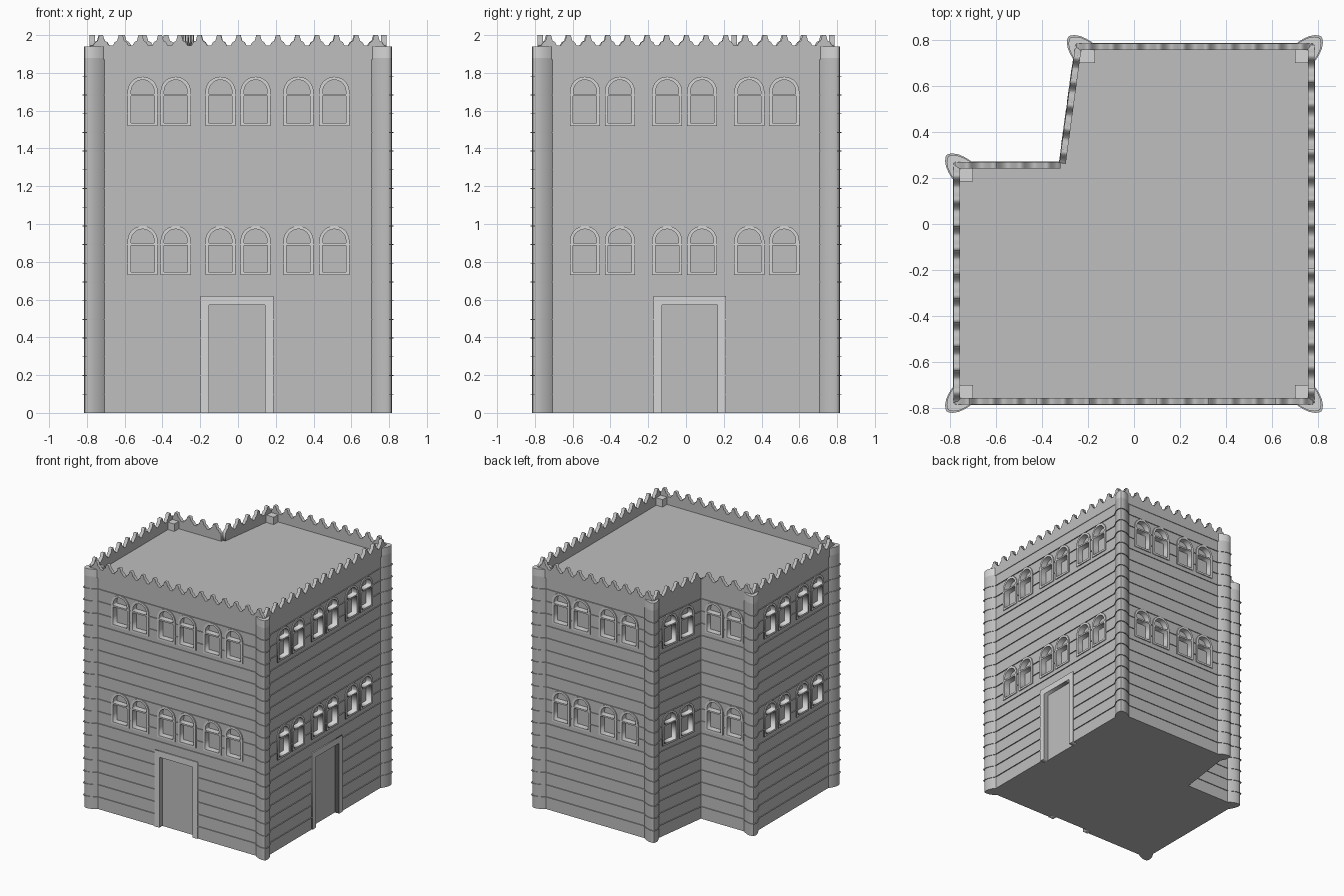
import bpy, bmesh, math
from mathutils import Matrix, Vector

if "Cube" in bpy.data.objects:
    bpy.data.objects.remove(bpy.data.objects["Cube"])


def material(name, v):
    m = bpy.data.materials.new(name)
    m.diffuse_color = (v, v, v, 1)
    m.use_nodes = True
    m.node_tree.nodes["Principled BSDF"].inputs["Base Color"].default_value = m.diffuse_color
    return m


WALL = material("stone grey", 0.52)
TRIM = material("light trim", 0.67)

# Footprint, counter-clockwise from the front left corner
PLAN = [Vector(p) for p in ((-.78, -.78), (.78, -.78), (.78, .78),
                            (-.25, .78), (-.32, .265), (-.78, .265))]
COURSES = [0.099 * k for k in range(1, 19)]
ROOF_Z = 1.88
DEPTH, PROUD = 0.04, 0.008

# Window centres along each wall (front, right, back, notch side, notch back, left)
WINDOWS = [(.275, .45, .687, .873, 1.10, 1.29), (.245, .43, .68, .865, 1.115, 1.30),
           (.21, .39, .63, .82), (.18, .36), (.12, .30), (.225, .405, .635, .825)]
DOORS = {0: .775, 1: .80}
SILLS = (0.73, 1.52)


def offset(poly, d):
    """Move every edge of a counter-clockwise polygon outwards by d."""
    out = []
    for i, p in enumerate(poly):
        a = (p - poly[i - 1]).normalized()
        b = (poly[(i + 1) % len(poly)] - p).normalized()
        n1, n2 = Vector((a.y, -a.x)), Vector((b.y, -b.x))
        out.append(p + (n1 + n2) * d / (1 + n1.dot(n2)))
    return out


def add_loft(bm, layers, matrix=Matrix()):
    """Closed solid through (outline, height) layers."""
    rings = [[bm.verts.new(matrix @ Vector((p[0], p[1], z))) for p in o] for o, z in layers]
    n = len(rings[0])
    for lo, hi in zip(rings, rings[1:]):
        for i in range(n):
            j = (i + 1) % n
            bm.faces.new((lo[i], lo[j], hi[j], hi[i]))
    bm.faces.new(rings[0][::-1])
    bm.faces.new(rings[-1])


def finish(bm, name, mat):
    bmesh.ops.recalc_face_normals(bm, faces=bm.faces)
    me = bpy.data.meshes.new(name)
    bm.to_mesh(me)
    bm.free()
    me.materials.append(mat)
    ob = bpy.data.objects.new(name, me)
    bpy.context.collection.objects.link(ob)
    return ob


def activate(ob):
    bpy.ops.object.select_all(action='DESELECT')
    ob.select_set(True)
    bpy.context.view_layer.objects.active = ob


def wall_matrix(i):
    """Local x runs along the wall, y is up, z points outwards."""
    a, b = PLAN[i], PLAN[(i + 1) % len(PLAN)]
    u = (b - a).normalized()
    return Matrix(((u.x, 0, u.y, a.x), (u.y, 0, -u.x, a.y), (0, 1, 0, 0), (0, 0, 0, 1)))


def plate(name, outlines, lo, hi, matrix, mat):
    """Flat filled curve with holes, from depth lo to hi on a wall."""
    cu = bpy.data.curves.new(name, 'CURVE')
    cu.dimensions, cu.fill_mode, cu.extrude = '2D', 'BOTH', (hi - lo) / 2
    for pts in outlines:
        s = cu.splines.new('POLY')
        s.points.add(len(pts) - 1)
        for q, p in zip(s.points, pts):
            q.co = (p[0], p[1], 0, 1)
        s.use_cyclic_u = True
    cu.materials.append(mat)
    ob = bpy.data.objects.new(name, cu)
    ob.matrix_world = matrix @ Matrix.Translation((0, 0, (lo + hi) / 2))
    bpy.context.collection.objects.link(ob)
    activate(ob)
    bpy.ops.object.convert(target='MESH')


def rect(u, hw, z0, z1):
    return [(u - hw, z0), (u + hw, z0), (u + hw, z1), (u - hw, z1)]


def arch(u, hw, z0, spring):
    arc = [(u + hw * math.cos(math.pi * k / 14), spring + hw * math.sin(math.pi * k / 14))
           for k in range(15)]
    return [(u - hw, z0), (u + hw, z0)] + arc


def coursed(outline, ledge, top):
    """Layers of a shaft with a thin projecting ledge at every course."""
    layers = [(outline, 0)]
    for z in COURSES:
        layers += [(outline, z - .002), (ledge, z - .002), (ledge, z + .002), (outline, z + .002)]
    return layers + [(outline, top)]


# Building body with courses and flat roof
bm = bmesh.new()
add_loft(bm, coursed(PLAN, offset(PLAN, .007), ROOF_Z))
body = finish(bm, "building_body", WALL)

# Window and door frames, and the pockets they sit in
cut = bmesh.new()
for i, centres in enumerate(WINDOWS):
    mw = wall_matrix(i)
    frames = []
    for u in centres:
        for z in SILLS:
            outer = arch(u, .08, z, z + .18)
            frames += [outer, rect(u, .062, z + .015, z + .157), arch(u, .061, z + .169, z + .182)]
            add_loft(cut, [(outer, -DEPTH), (outer, .03)], mw)
    plate("window_frames", frames, -DEPTH, PROUD, mw, TRIM)
    if i in DOORS:
        u = DOORS[i]
        pocket = rect(u, .193, -.02, .62)
        add_loft(cut, [(pocket, -.03), (pocket, .03)], mw)
        frame = [(u - .193, 0), (u - .148, 0), (u - .148, .57), (u + .148, .57),
                 (u + .148, 0), (u + .193, 0), (u + .193, .62), (u - .193, .62)]
        plate("door_frame", [frame], -.03, PROUD, mw, TRIM)
cutter = finish(cut, "opening_cutter", WALL)
cutter.hide_render = True
mod = body.modifiers.new("openings", 'BOOLEAN')
mod.object, mod.operation, mod.solver = cutter, 'DIFFERENCE', 'EXACT'
activate(body)
bpy.ops.object.modifier_apply(modifier=mod.name)
bpy.data.objects.remove(cutter)

# Parapet with stepped teeth on every wall
TOOTH = ((0, 1.945), (.13, 1.945), (.23, 1.963), (.35, 1.97), (.43, 2.0),
         (.63, 2.0), (.71, 1.97), (.83, 1.963), (.93, 1.945))
for i, a in enumerate(PLAN):
    length = (PLAN[(i + 1) % len(PLAN)] - a).length
    n = round(length / .104)
    step = length / n
    line = [((k + f) * step, z) for k in range(n) for f, z in TOOTH]
    line += [(length, 1.945), (length, ROOF_Z - .01), (0, ROOF_Z - .01)]
    plate("parapet", [line], -.023, .005, wall_matrix(i), WALL)

# Rounded corner columns with light capitals
HALF = [(-.08, -.005), (-.065, .008), (-.045, .02), (-.02, .031), (.004, .035), (.02, .033)]
LOBE = [(-.08, -.08)] + [(y, x) for x, y in HALF] + [(.029, .029)] + HALF[::-1]
for cx, cy, sx, sy in ((-.78, -.78, -1, -1), (.78, -.78, 1, -1), (.78, .78, 1, 1),
                       (-.25, .78, -1, 1), (-.78, .265, -1, 1)):
    shaft = [(cx + sx * x, cy + sy * y) for x, y in LOBE]
    ring = [(cx + sx * (x * 1.06 + .005), cy + sy * (y * 1.06 + .005)) for x, y in LOBE]
    for name, layers, mat in (("corner_column", coursed(shaft, ring, ROOF_Z), WALL),
                              ("column_capital", [(shaft, ROOF_Z), (shaft, 1.94)], TRIM)):
        bm = bmesh.new()
        add_loft(bm, layers)
        activate(finish(bm, name, mat))
        bpy.ops.object.shade_smooth_by_angle(angle=math.radians(40))
